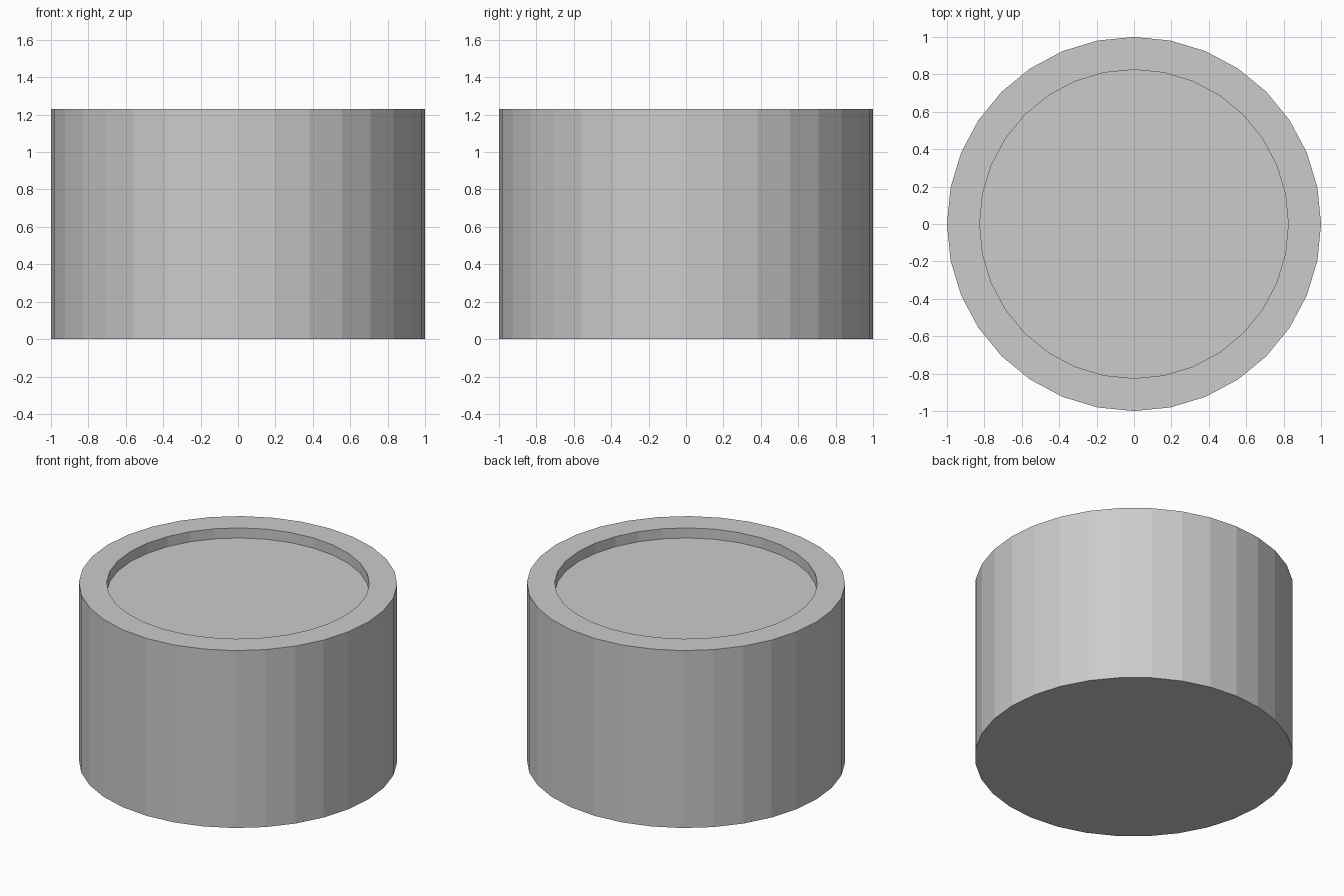
import bpy, bmesh
from math import cos, sin, tau

if "Cube" in bpy.data.objects:
    bpy.data.objects.remove(bpy.data.objects["Cube"])

SIDES = 32
# Profile (radius, height): base edge, rim outside, rim inside, recessed floor edge
PROFILE = [(1.0, 0.0), (1.0, 1.23), (0.825, 1.23), (0.825, 1.16)]

bm = bmesh.new()
rings = [[bm.verts.new((r * cos(tau * i / SIDES), r * sin(tau * i / SIDES), z))
          for i in range(SIDES)] for r, z in PROFILE]

# Outer wall, rim and recess wall
for a, b in zip(rings, rings[1:]):
    for i in range(SIDES):
        j = (i + 1) % SIDES
        bm.faces.new((a[i], a[j], b[j], b[i]))

# Underside and recessed floor
bm.faces.new(rings[0][::-1])
bm.faces.new(rings[-1])

mesh = bpy.data.meshes.new("recessed_drum")
bm.to_mesh(mesh)
bm.free()
bpy.context.collection.objects.link(bpy.data.objects.new("recessed_drum", mesh))
